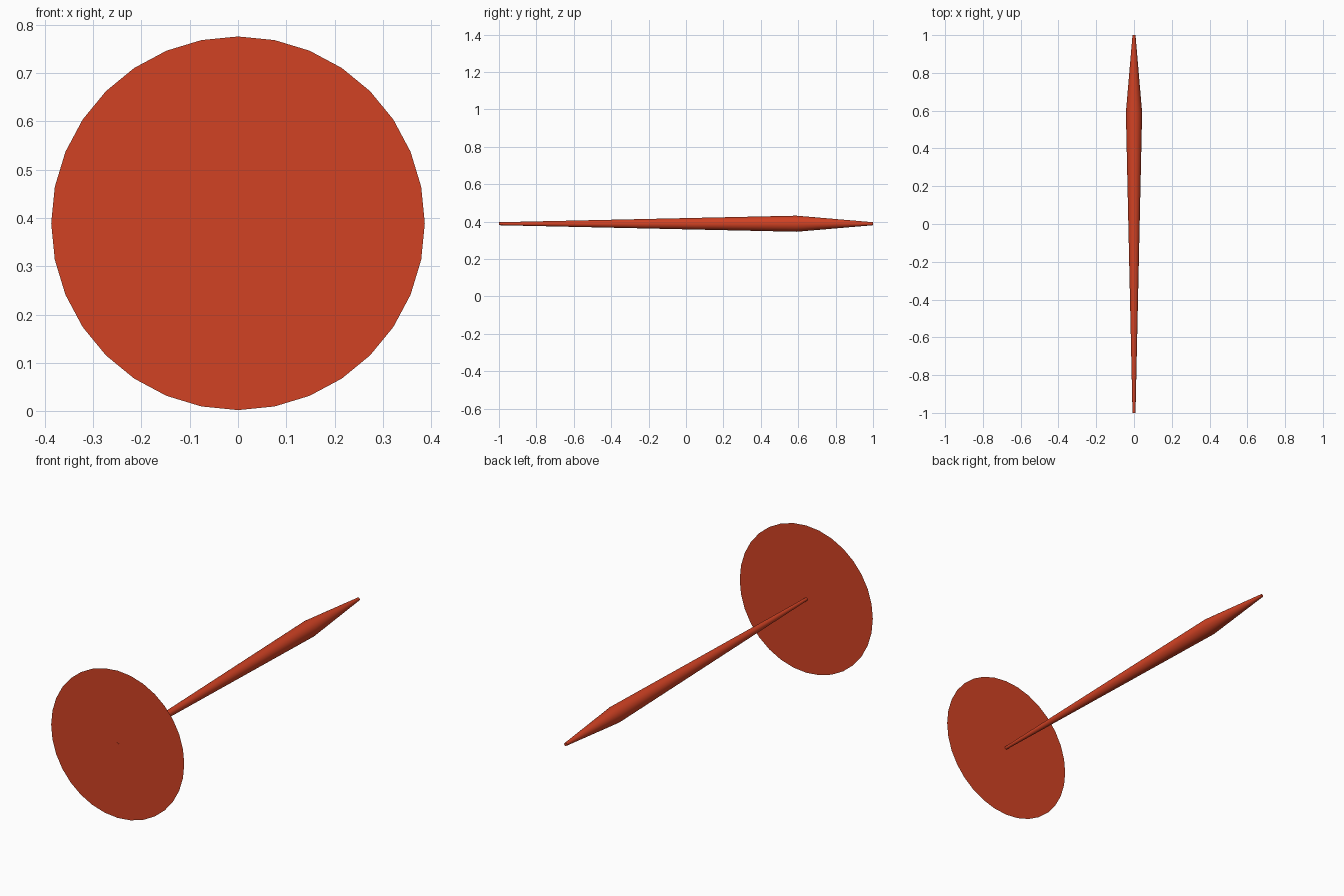
import bpy, bmesh, math

cube = bpy.data.objects.get("Cube")
if cube:
    bpy.data.objects.remove(cube, do_unlink=True)

AXIS_HEIGHT = 0.389
SIDES = 32

red = bpy.data.materials.new("warm_red")
red.use_nodes = True
red.diffuse_color = (0.64, 0.054, 0.017, 1)
red.node_tree.nodes["Principled BSDF"].inputs["Base Color"].default_value = red.diffuse_color


def ring(bm, y, radius):
    """Circle of vertices around the long axis."""
    angles = [2 * math.pi * i / SIDES for i in range(SIDES)]
    return [bm.verts.new((radius * math.sin(a), y, radius * math.cos(a))) for a in angles]


def finish(bm, name):
    mesh = bpy.data.meshes.new(name)
    bm.to_mesh(mesh)
    bm.free()
    mesh.materials.append(red)
    obj = bpy.data.objects.new(name, mesh)
    obj.location.z = AXIS_HEIGHT
    bpy.context.collection.objects.link(obj)
    return obj


# Slender shaft: swells toward the back, then tapers to a blunt tip
bm = bmesh.new()
profile = [(-1, 0.008), (0.59, 0.043), (1, 0.008)]
rings = [ring(bm, y, r) for y, r in profile]
for a, b in zip(rings, rings[1:]):
    for i in range(SIDES):
        j = (i + 1) % SIDES
        bm.faces.new((a[i], a[j], b[j], b[i]))
bm.faces.new(rings[0])
bm.faces.new(rings[-1])
bmesh.ops.recalc_face_normals(bm, faces=bm.faces)
shaft = finish(bm, "shaft")
bpy.ops.object.select_all(action="DESELECT")
shaft.select_set(True)
bpy.context.view_layer.objects.active = shaft
bpy.ops.object.shade_smooth_by_angle(angle=math.radians(30))

# Paper-thin round disc at the front end, facing forward
bm = bmesh.new()
face = bm.faces.new(ring(bm, -0.999, 0.387))
face.normal_update()
if face.normal.y > 0:
    face.normal_flip()
finish(bm, "front_disc")
